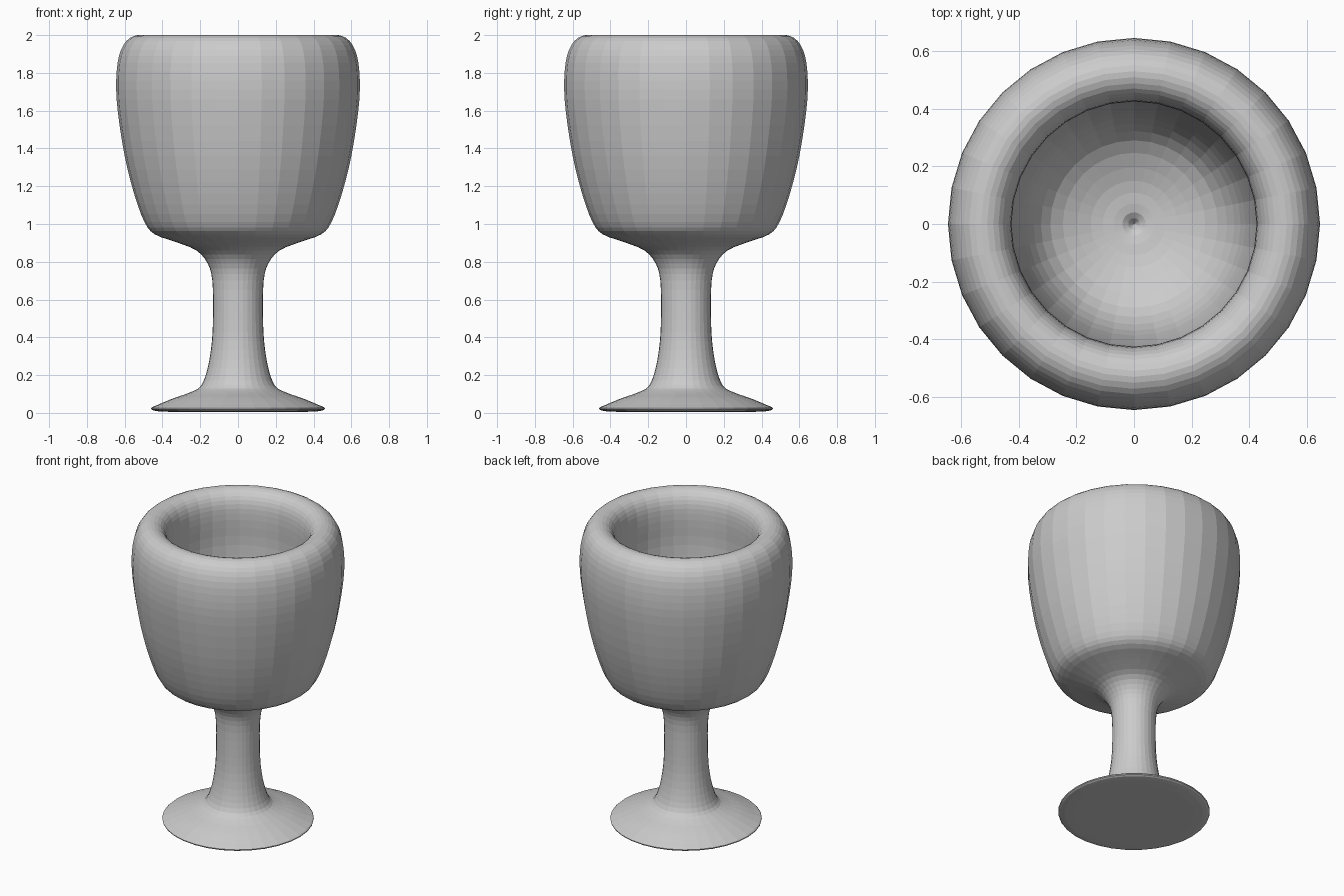
import bpy, bmesh, math
from mathutils import Vector

if "Cube" in bpy.data.objects:
    bpy.data.objects.remove(bpy.data.objects["Cube"])

SEGMENTS = 32

# Key points (radius, height): foot centre, foot, stem, bowl, rim, inside of bowl
KEYS = [(0, 0.005), (0.22, 0.005), (0.42, 0.008), (0.46, 0.025), (0.42, 0.045),
        (0.34, 0.078), (0.25, 0.11), (0.195, 0.145), (0.16, 0.24), (0.138, 0.38),
        (0.132, 0.54), (0.136, 0.70), (0.16, 0.79), (0.22, 0.86), (0.33, 0.905),
        (0.44, 0.945), (0.495, 1.01), (0.55, 1.16), (0.60, 1.36), (0.637, 1.60),
        (0.645, 1.76), (0.63, 1.89), (0.59, 1.97), (0.53, 2.0), (0.47, 1.98),
        (0.435, 1.92), (0.425, 1.82), (0.428, 1.65), (0.41, 1.45), (0.37, 1.25),
        (0.29, 1.12), (0.15, 1.05), (0.04, 1.03), (0, 0.99)]


def smooth_profile(keys, steps):
    """Catmull-Rom curve through the key points."""
    p = [Vector(k) for k in [keys[0]] + keys + [keys[-1]]]
    out = []
    for a, b, c, d in zip(p, p[1:], p[2:], p[3:]):
        for i in range(steps):
            t = i / steps
            out.append(0.5 * (2 * b + (c - a) * t + (2 * a - 5 * b + 4 * c - d) * t * t
                              + (3 * b - a - 3 * c + d) * t ** 3))
    return out + [p[-1]]


# Goblet: one closed turned profile
bm = bmesh.new()
verts = [bm.verts.new((max(r, 0), 0, max(z, 0))) for r, z in smooth_profile(KEYS, 3)]
edges = [bm.edges.new(pair) for pair in zip(verts, verts[1:])]
bmesh.ops.spin(bm, geom=verts + edges, cent=(0, 0, 0), axis=(0, 0, 1),
               angle=math.tau, steps=SEGMENTS, use_duplicate=False)
bmesh.ops.remove_doubles(bm, verts=bm.verts, dist=0.0005)
bmesh.ops.recalc_face_normals(bm, faces=bm.faces)
mesh = bpy.data.meshes.new("goblet")
bm.to_mesh(mesh)
bm.free()
goblet = bpy.data.objects.new("goblet", mesh)
bpy.context.collection.objects.link(goblet)
